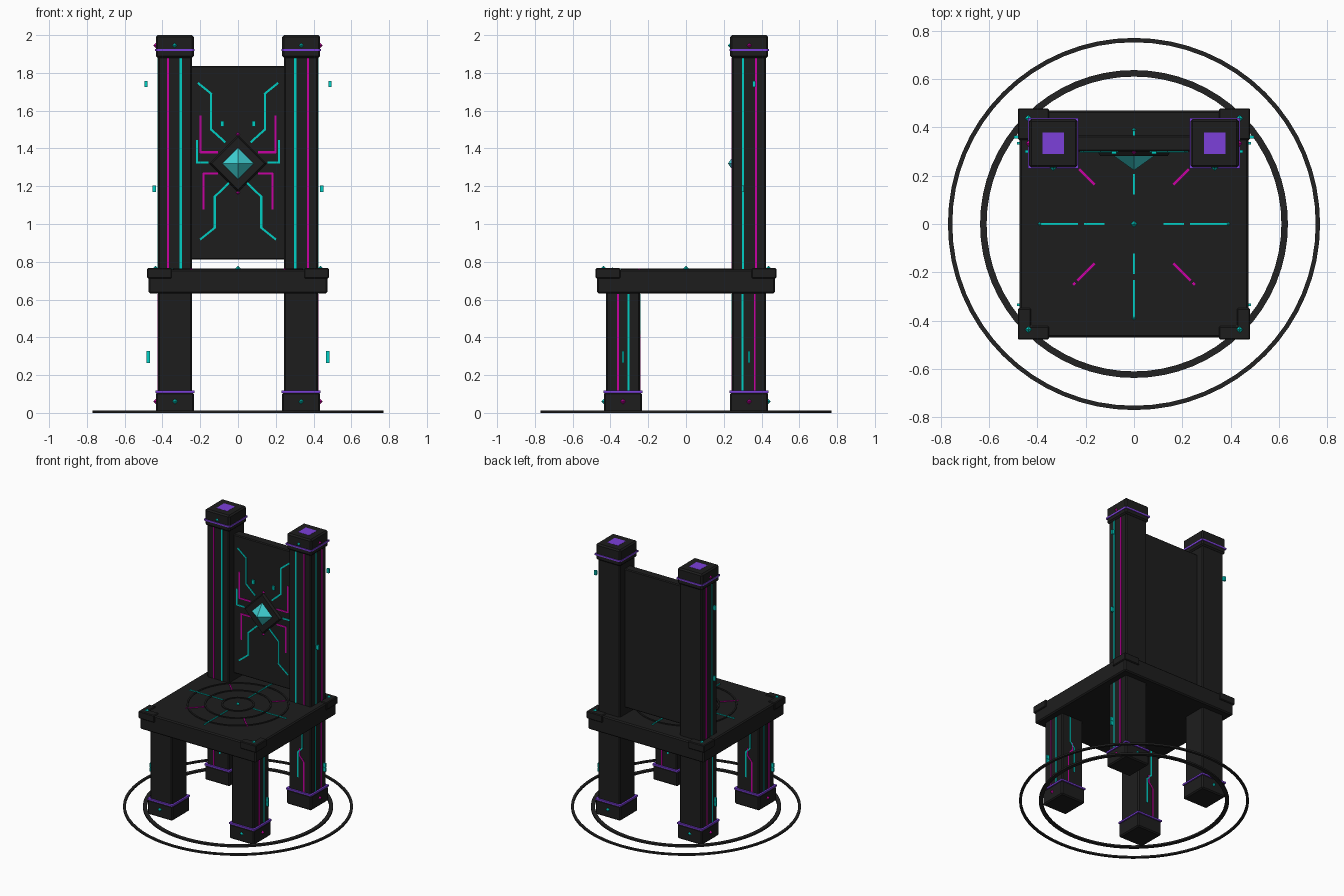
import bpy, bmesh, math
from mathutils import Vector, Matrix

if "Cube" in bpy.data.objects:
    bpy.data.objects.remove(bpy.data.objects["Cube"])


def material(name, rgb):
    m = bpy.data.materials.new(name)
    m.diffuse_color = (*rgb, 1)
    m.use_nodes = True
    m.node_tree.nodes["Principled BSDF"].inputs["Base Color"].default_value = m.diffuse_color
    return m


DARK = material("charcoal", (0.0125, 0.0125, 0.0125))
RINGS = material("ring_grey", (0.016, 0.016, 0.016))
TEAL = material("teal", (0.0, 0.62, 0.55))
GEM = material("gem_teal", (0.05, 0.64, 0.65))
PINK = material("magenta", (0.58, 0.0, 0.36))
PURPLE = material("purple", (0.20, 0.05, 0.70))


def finish(name, bm, mat, bevel=0):
    bmesh.ops.recalc_face_normals(bm, faces=bm.faces)
    me = bpy.data.meshes.new(name)
    bm.to_mesh(me)
    bm.free()
    me.materials.append(mat)
    ob = bpy.data.objects.new(name, me)
    bpy.context.collection.objects.link(ob)
    if bevel:
        mod = ob.modifiers.new("bevel", "BEVEL")
        mod.width = bevel
        mod.segments = 1
    return ob


def add_box(bm, c, s, rot=None):
    m = Matrix.Translation(c) @ (rot or Matrix()) @ Matrix.Diagonal((*s, 1))
    bmesh.ops.create_cube(bm, size=1, matrix=m)


def box(name, lo, hi, mat, bevel=0):
    bm = bmesh.new()
    lo, hi = Vector(lo), Vector(hi)
    add_box(bm, (lo + hi) / 2, hi - lo)
    return finish(name, bm, mat, bevel)


def add_path(bm, pts, normal, width=0.01, thick=0.005):
    """Thin rectangular trace along pts, lying on a face with that normal."""
    n = Vector(normal)
    for a, b in zip(pts, pts[1:]):
        a, b = Vector(a), Vector(b)
        d = (b - a).normalized()
        rot = Matrix((d, n.cross(d), n)).transposed().to_4x4()
        add_box(bm, (a + b) / 2, ((b - a).length + width * 0.7, width, thick), rot)


def add_octa(bm, c, r):
    c = Vector(c)
    ring = [bm.verts.new(c + Vector(v) * r)
            for v in ((1, 0, 0), (0, 1, 0), (-1, 0, 0), (0, -1, 0))]
    for s in (r, -r):
        tip = bm.verts.new(c + Vector((0, 0, s)))
        for i in range(4):
            bm.faces.new((ring[i], ring[(i + 1) % 4], tip))


def ring(name, r0, r1, z0, z1, mat, n=64):
    bm = bmesh.new()
    rows = []
    for i in range(n):
        a = math.tau * i / n
        rows.append([bm.verts.new((r * math.cos(a), r * math.sin(a), z))
                     for r, z in ((r0, z0), (r1, z0), (r1, z1), (r0, z1))])
    for i in range(n):
        p, q = rows[i], rows[(i + 1) % n]
        for k in range(4):
            bm.faces.new((p[k], q[k], q[(k + 1) % 4], p[(k + 1) % 4]))
    return finish(name, bm, mat)


C = 0.334           # centre distance of every leg
H, F = 0.09, 0.101  # half widths of leg and of foot or cap


def column(name, x, y, z0, z1, h, mat, bevel=0):
    return box(name, (x - h, y - h, z0), (x + h, y + h, z1), mat, bevel)


# Seat and the floor rings
box("seat", (-0.473, -0.47, 0.632), (0.473, 0.47, 0.76), DARK, 0.008)
ring("floor_ring_outer", 0.752, 0.77, 0, 0.012, RINGS)
ring("floor_ring_inner", 0.61, 0.637, 0, 0.012, RINGS)
for i, r in enumerate((0.108, 0.222, 0.34)):
    ring(f"seat_ring_{i}", r - 0.008, r + 0.004, 0.757, 0.765, DARK, 48)

teal, pink = bmesh.new(), bmesh.new()

# Legs, feet, bands, posts and caps
for sx in (-1, 1):
    for sy in (-1, 1):
        x, y = sx * C, sy * C
        tag = ("front" if sy < 0 else "back") + ("_left" if sx < 0 else "_right")
        column(tag + "_leg", x, y, 0.1, 0.64, H, DARK, 0.008)
        column(tag + "_foot", x, y, 0, 0.108, F, DARK, 0.008)
        column(tag + "_foot_band", x, y, 0.106, 0.118, F + 0.002, PURPLE)
        # Foot studs
        add_octa(teal, (x, y + sy * F, 0.06), 0.014)
        add_octa(pink, (x + sx * F, y, 0.06), 0.014)
        # Straight traces on the outer side of the leg
        fx = x + sx * H
        for bm, off in ((teal, -0.035 if sy > 0 else 0.03), (pink, 0.03 if sy > 0 else -0.025)):
            add_path(bm, [(fx, y + off, 0.122), (fx, y + off, 0.625)], (sx, 0, 0))
        # Jogged traces on the inner face towards the other leg
        fy = y - sy * H
        jog = [(0.02, 0.625), (0.02, 0.44), (-0.015, 0.40), (-0.015, 0.22)]
        add_path(teal, [(x + sx * u, fy, z) for u, z in jog], (0, -sy, 0))
        jog = [(0.0, 0.43), (0.0, 0.38), (0.035, 0.34), (0.035, 0.122)]
        add_path(pink, [(x + sx * u, fy, z) for u, z in jog], (0, -sy, 0))
        # Seat corner bracket with stud
        bm = bmesh.new()
        ox, oy = sx * 0.481, sy * 0.478
        pts = [(0, 0), (0.13, 0), (0.13, 0.055), (0.055, 0.055), (0.055, 0.13), (0, 0.13)]
        f = bm.faces.new([bm.verts.new((ox - sx * u, oy - sy * v, 0.712)) for u, v in pts])
        ext = bmesh.ops.extrude_face_region(bm, geom=[f])
        bmesh.ops.translate(bm, vec=(0, 0, 0.054),
                            verts=[v for v in ext["geom"] if isinstance(v, bmesh.types.BMVert)])
        finish(tag + "_bracket", bm, DARK, 0.005)
        add_octa(teal, (sx * 0.437, sy * 0.437, 0.766), 0.014)
        # Floating chips beside the legs
        for z in (0.28, 0.312):
            add_box(teal, (sx * 0.475, y, z), (0.02, 0.012, 0.03))

    # Back post and cap
    side = "left" if sx < 0 else "right"
    column(f"post_{side}", x, C, 0.74, 1.89, H, DARK, 0.008)
    column(f"cap_{side}", x, C, 1.88, 2.0, F, DARK, 0.01)
    column(f"cap_band_{side}", x, C, 1.915, 1.927, F + 0.004, PURPLE)
    column(f"cap_plate_{side}", x, C, 1.994, 2.001, 0.045, PURPLE)
    add_octa(teal, (x, C - F, 1.945), 0.013)
    add_octa(pink, (x + sx * F, C, 1.945), 0.013)
    for bm, off in ((teal, -0.032), (pink, 0.036)):
        w = 0.013 if bm is teal else 0.01
        add_path(bm, [(x + sx * off, C - H, 0.765), (x + sx * off, C - H, 1.875)], (0, -1, 0), w)
        add_path(bm, [(x + sx * H, C + off, 0.765), (x + sx * H, C + off, 1.875)], (sx, 0, 0))
    add_box(teal, (sx * 0.487, 0.36, 1.742), (0.018, 0.014, 0.032))
    add_box(teal, (sx * 0.443, 0.30, 1.187), (0.018, 0.014, 0.034))

    # Circuit traces on the backrest
    def trace(bm, pts):
        add_path(bm, [(sx * u, 0.299, z) for u, z in pts], (0, -1, 0), 0.011)
    trace(teal, [(0.21, 1.745), (0.142, 1.69), (0.142, 1.50), (0.07, 1.435)])
    trace(teal, [(0.045, 1.22), (0.123, 1.145), (0.123, 0.98), (0.198, 0.92)])
    trace(teal, [(0.218, 1.44), (0.218, 1.325), (0.16, 1.325)])
    trace(pink, [(0.198, 1.57), (0.198, 1.38), (0.11, 1.38)])
    trace(pink, [(0.182, 1.08), (0.182, 1.267), (0.11, 1.267)])
    add_box(teal, (sx * 0.083, 0.297, 1.53), (0.02, 0.014, 0.03))

    # Diagonal seat traces
    for a, b in ((0.165, 0.225), (-0.165, -0.25)):
        add_path(pink, [(sx * abs(a), a, 0.762), (sx * abs(b), b, 0.762)], (0, 0, 1), 0.009)

# Seat spokes and centre stud
for dx, dy in ((1, 0), (-1, 0), (0, 1), (0, -1)):
    for a, b in ((0.125, 0.205), (0.235, 0.385)):
        add_path(teal, [(dx * a, dy * a, 0.763), (dx * b, dy * b, 0.763)], (0, 0, 1), 0.008)
    add_octa(teal, (dx * 0.39, dy * 0.39, 0.763), 0.008)
add_octa(teal, (0, 0, 0.764), 0.014)

# Backrest panel
box("backrest", (-0.255, 0.30, 0.812), (0.255, 0.366, 1.837), DARK, 0.006)


def pyramid(name, y0, y1, r0, r1, mat):
    """Four-sided diamond pointing to the front."""
    bm = bmesh.new()
    m = Matrix.Translation((0, (y0 + y1) / 2, 1.32)) @ Matrix.Rotation(math.pi / 2, 4, "X")
    bmesh.ops.create_cone(bm, cap_ends=True, segments=4, radius1=r0, radius2=r1,
                          depth=y0 - y1, matrix=m)
    xs = max(v.co.x for v in bm.verts)
    if xs < r0 * 0.9:  # keep corners on the axes
        bmesh.ops.rotate(bm, verts=bm.verts, cent=(0, 0, 1.32),
                         matrix=Matrix.Rotation(math.pi / 4, 3, "Y"))
    finish(name, bm, mat)


# Gem and its frame, with thin points above and below
pyramid("gem_frame", 0.302, 0.282, 0.152, 0.14, DARK)
pyramid("gem", 0.284, 0.222, 0.087, 0.0, GEM)
for z in (1.475, 1.165):
    add_octa(pink, (0, 0.297, z), 0.011)

finish("teal_traces", teal, TEAL)
finish("magenta_traces", pink, PINK)
